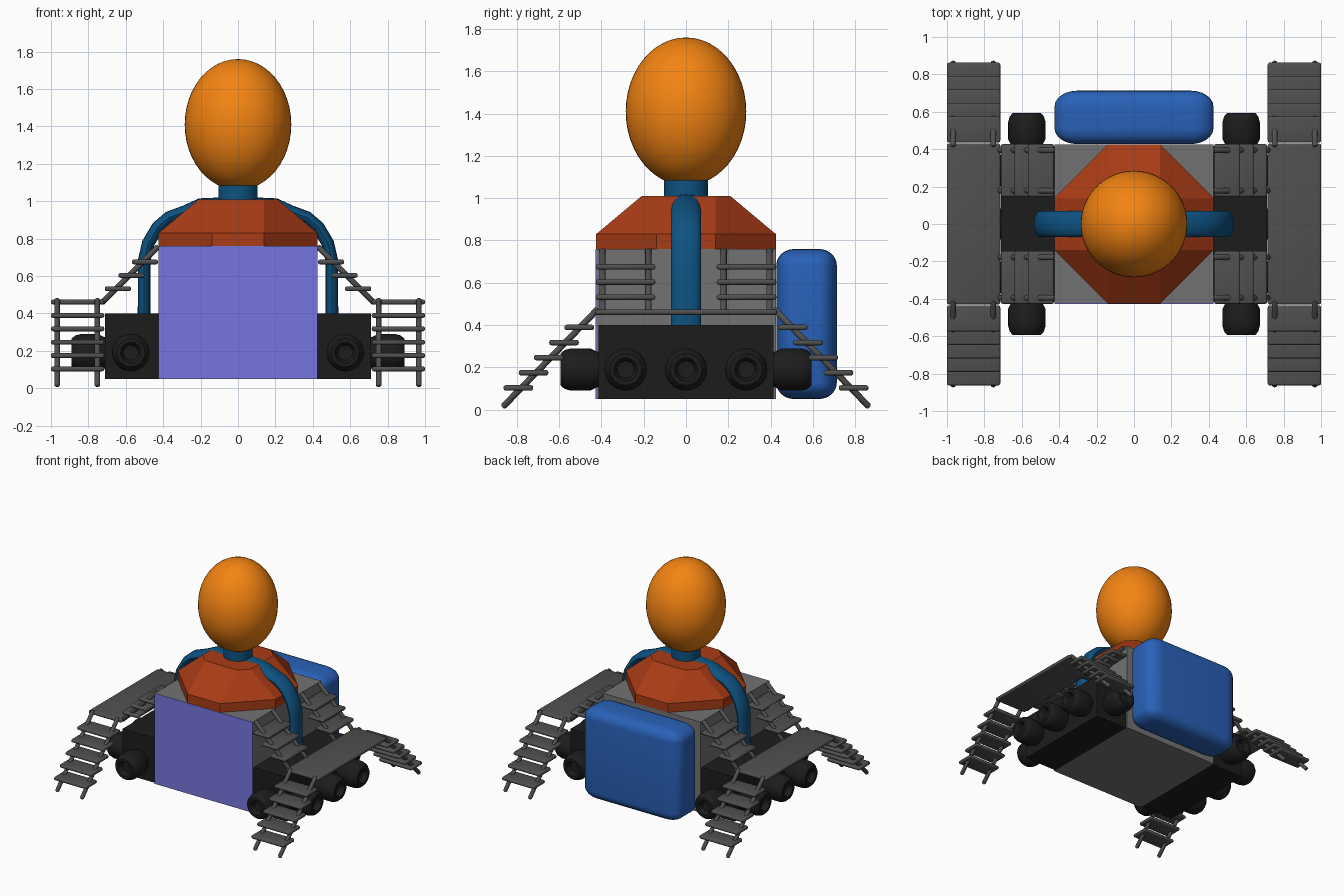
import bpy, bmesh, math
from mathutils import Vector

if "Cube" in bpy.data.objects:
    bpy.data.objects.remove(bpy.data.objects["Cube"])


def material(name, rgb):
    m = bpy.data.materials.new(name)
    m.diffuse_color = (*rgb, 1)
    m.use_nodes = True
    m.node_tree.nodes["Principled BSDF"].inputs["Base Color"].default_value = m.diffuse_color
    return m


BODY = material("body_grey", (0.17, 0.17, 0.17))
METAL = material("ladder_grey", (0.08, 0.08, 0.08))
BLACK = material("black", (0.012, 0.012, 0.012))
VIOLET = material("violet", (0.18, 0.18, 0.75))
RUST = material("rust", (0.40, 0.045, 0.008))
ORANGE = material("orange", (0.90, 0.23, 0.006))
BLUE = material("blue", (0.022, 0.12, 0.48))
TEAL = material("teal", (0.004, 0.085, 0.22))


def finish(bm, name, mat, smooth=False):
    bmesh.ops.recalc_face_normals(bm, faces=bm.faces)
    me = bpy.data.meshes.new(name)
    bm.to_mesh(me)
    bm.free()
    me.materials.append(mat)
    ob = bpy.data.objects.new(name, me)
    bpy.context.collection.objects.link(ob)
    if smooth:
        bpy.ops.object.select_all(action='DESELECT')
        ob.select_set(True)
        bpy.context.view_layer.objects.active = ob
        bpy.ops.object.shade_smooth_by_angle(angle=math.radians(40))
    return ob


def box(name, lo, hi, mat, bevel=0, segs=3, prescale=(1, 1, 1)):
    """Box between two corners; prescale stretches the rounding per axis."""
    lo, hi, k = Vector(lo), Vector(hi), Vector(prescale)
    size, mid = hi - lo, (hi + lo) / 2
    bm = bmesh.new()
    bmesh.ops.create_cube(bm, size=1)
    for v in bm.verts:
        v.co = Vector([v.co[i] * size[i] / k[i] for i in range(3)])
    if bevel:
        bmesh.ops.bevel(bm, geom=bm.edges[:], offset=bevel, segments=segs,
                        profile=0.5, affect='EDGES')
    for v in bm.verts:
        v.co = Vector([v.co[i] * k[i] for i in range(3)]) + mid
    return finish(bm, name, mat, bevel > 0)


def lathe(name, profile, origin, axis, mat, n=32):
    """Revolve (radius, distance) points around an axis; closed ends."""
    q = Vector((0, 0, 1)).rotation_difference(Vector(axis).normalized())
    bm = bmesh.new()
    rings = []
    for r, d in profile:
        rings.append([bm.verts.new(Vector(origin) + q @ Vector(
            (r * math.cos(2 * math.pi * i / n), r * math.sin(2 * math.pi * i / n), d)))
            for i in range(n)])
    for a, b in zip(rings, rings[1:]):
        for i in range(n):
            j = (i + 1) % n
            bm.faces.new((a[i], a[j], b[j], b[i]))
    bm.faces.new(rings[0])
    bm.faces.new(rings[-1])
    return finish(bm, name, mat, True)


def rod(name, a, b, r=0.015):
    a, b = Vector(a), Vector(b)
    d = (b - a).length
    prof = [(r * .5, 0), (r, r * .6), (r, d - r * .6), (r * .5, d)]
    lathe(name, prof, a, b - a, METAL, 12)


# Torso block with the front panel
box("torso", (-.425, -.423, .05), (.425, .425, .76), BODY)
box("front_panel", (-.425, -.428, .05), (.425, -.423, .76), VIOLET)

# Faceted collar: three octagon levels
bm = bmesh.new()
levels = []
for w, z in ((.425, .76), (.425, .83), (.21, 1.01)):
    c = .14
    pts = [(c, -w), (w, -c), (w, c), (c, w), (-c, w), (-w, c), (-w, -c), (-c, -w)]
    levels.append([bm.verts.new((x, y, z)) for x, y in pts])
for a, b in zip(levels, levels[1:]):
    for i in range(8):
        bm.faces.new((a[i], a[(i + 1) % 8], b[(i + 1) % 8], b[i]))
bm.faces.new(levels[0])
bm.faces.new(levels[-1])
finish(bm, "collar", RUST)

# Neck and egg-shaped head
lathe("neck", [(.105, 0), (.105, .17)], (0, 0, .94), (0, 0, 1), TEAL)
bm = bmesh.new()
bmesh.ops.create_uvsphere(bm, u_segments=48, v_segments=24, radius=1)
for v in bm.verts:
    v.co = Vector((v.co.x * .285, v.co.y * .285, v.co.z * .35 + 1.41))
finish(bm, "head", ORANGE, True)

# Arms: flattened tube running over both shoulders
half = [(.12, .985), (.20, .982), (.28, .945), (.37, .912), (.43, .86),
        (.48, .775), (.502, .68), (.502, .38)]
path = [Vector((-x, 0, z)) for x, z in reversed(half)] + [Vector((x, 0, z)) for x, z in half]
bm = bmesh.new()
rings = []
for i, p in enumerate(path):
    t = (path[min(i + 1, len(path) - 1)] - path[max(i - 1, 0)]).normalized()
    nrm = Vector((-t.z, 0, t.x))
    rings.append([bm.verts.new(p + nrm * .034 * math.cos(k * math.pi / 8)
                               + Vector((0, .07 * math.sin(k * math.pi / 8), 0)))
                  for k in range(16)])
for a, b in zip(rings, rings[1:]):
    for k in range(16):
        bm.faces.new((a[k], a[(k + 1) % 16], b[(k + 1) % 16], b[k]))
bm.faces.new(rings[0])
bm.faces.new(rings[-1])
finish(bm, "arms", TEAL, True)

# Backpack
box("backpack", (-.425, .427, .05), (.425, .713, .76), BLUE, .085, 6, (1.45, 1, .9))

# Thruster profile: rounded drum with a recessed nozzle
THRUSTER = [(.08, -.02), (.085, .01), (.1, .04), (.1, .13), (.092, .16), (.075, .18),
            (.055, .18), (.045, .165), (.04, .14), (.02, .135)]

TREAD_T = .013
for sx, side in ((-1, "left"), (1, "right")):
    # Side pod
    xs = sorted((sx * .425, sx * .712))
    box(f"{side}_pod", (xs[0], -.414, .05), (xs[1], .414, .40), BLACK)
    for i, y in enumerate((-.285, 0, .285)):
        lathe(f"{side}_thruster_{i}", THRUSTER, (sx * .71, y, .19), (sx, 0, 0), BLACK)
    # Walkway
    xs = sorted((sx * .715, sx * 1.0))
    box(f"{side}_walkway", (xs[0], -.43, .461 - TREAD_T), (xs[1], .43, .461 + TREAD_T),
        METAL, .011)
    for sy, end in ((-1, "front"), (1, "back")):
        tag = f"{end}_{side}"
        lathe(f"{tag}_thruster", THRUSTER, (sx * .573, sy * .414, .19), (0, sy, 0), BLACK)
        # Outer stair down to the ground
        for x in (.752, .967):
            rod(f"{tag}_outer_rail", (sx * x, sy * .415, .478), (sx * x, sy * .868, .011))
        for k in range(5):
            y, z = sy * (.505 + .072 * k), .389 - .0715 * k
            box(f"{tag}_outer_tread", (xs[0], y - .07, z - TREAD_T),
                (xs[1], y + .07, z + TREAD_T), METAL, .011)
        # Inner stair up to the shoulder
        for y in (.178, .395):
            rod(f"{tag}_inner_rail", (sx * .425, sy * y, .76), (sx * .73, sy * y, .453))
        ys = sorted((sy * .145, sy * .427))
        for k in range(3):
            x, z = sx * (.642 - .072 * k), .532 + .0715 * k
            box(f"{tag}_inner_tread", (x - .07, ys[0], z - TREAD_T),
                (x + .07, ys[1], z + TREAD_T), METAL, .011)
